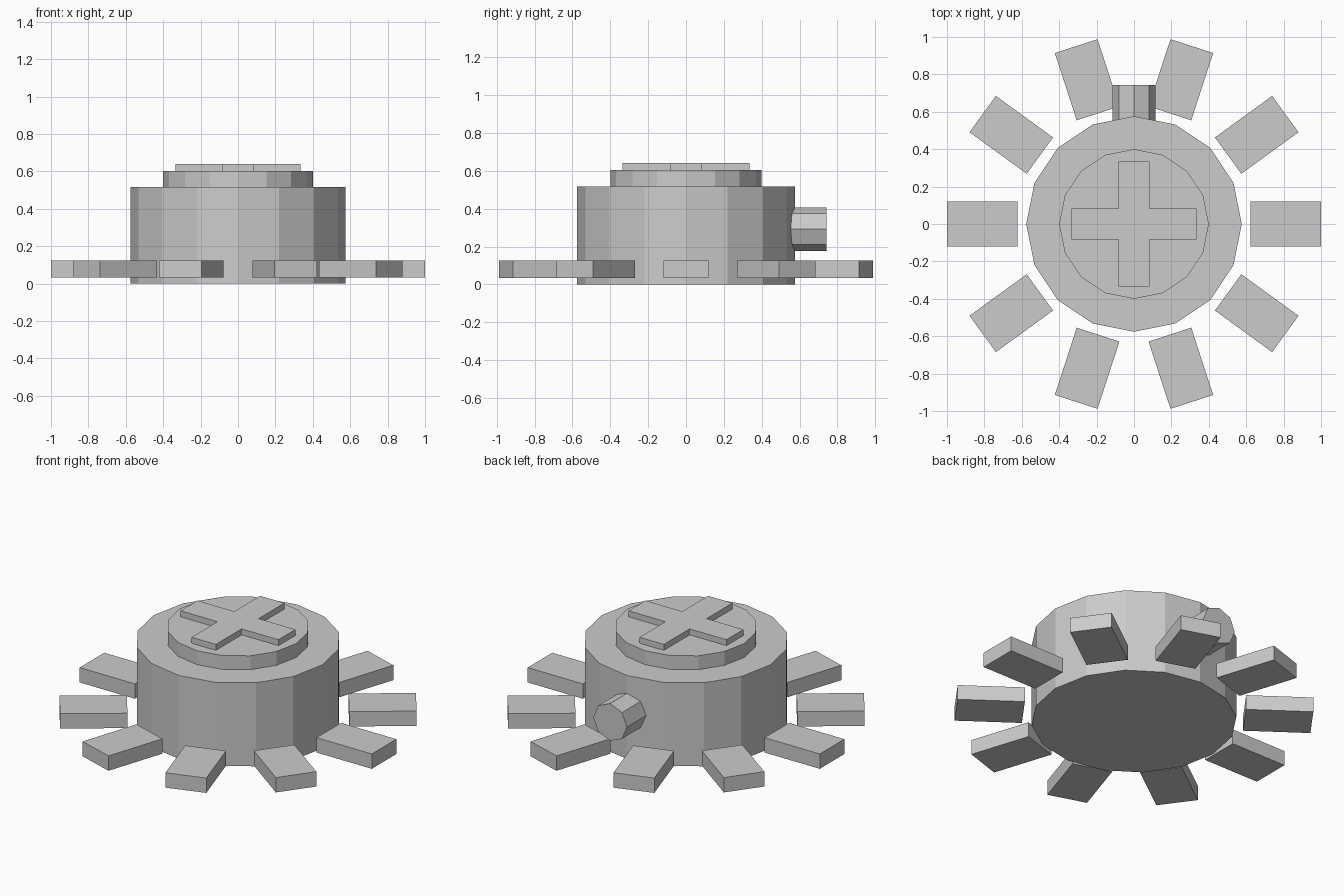
import bpy, bmesh
from math import cos, sin, tau, radians
from mathutils import Matrix, Vector

if "Cube" in bpy.data.objects:
    bpy.data.objects.remove(bpy.data.objects["Cube"])


def prism(name, outline, z0, z1, matrix=Matrix()):
    """Extrude a closed 2D outline from z0 to z1."""
    bm = bmesh.new()
    face = bm.faces.new([bm.verts.new((x, y, z0)) for x, y in outline])
    top = bmesh.ops.extrude_face_region(bm, geom=[face])["geom"]
    verts = [v for v in top if isinstance(v, bmesh.types.BMVert)]
    bmesh.ops.translate(bm, verts=verts, vec=Vector((0, 0, z1 - z0)))
    bmesh.ops.recalc_face_normals(bm, faces=bm.faces)
    bm.transform(matrix)
    mesh = bpy.data.meshes.new(name)
    bm.to_mesh(mesh)
    bm.free()
    obj = bpy.data.objects.new(name, mesh)
    bpy.context.collection.objects.link(obj)
    return obj


def polygon(sides, radius):
    return [(radius * cos(tau * i / sides), radius * sin(tau * i / sides)) for i in range(sides)]


# Drum body and raised cap
prism("body", polygon(16, 0.576), 0, 0.517)
prism("cap", polygon(16, 0.4), 0.517, 0.603)

# Plus-shaped plate on the cap
a, b = 0.335, 0.083
plus = [(a, -b), (a, b), (b, b), (b, a), (-b, a), (-b, b),
        (-a, b), (-a, -b), (-b, -b), (-b, -a), (b, -a), (b, -b)]
prism("cross_plate", plus, 0.603, 0.64)

# Ring of ten radial feet
foot = [(0.622, -0.12), (1, -0.12), (1, 0.12), (0.622, 0.12)]
for i in range(10):
    prism(f"foot_{i + 1}", foot, 0.033, 0.125, Matrix.Rotation(tau * i / 10, 4, 'Z'))

# Octagonal knob sticking out of the back
lay_back = Matrix.Translation((0, 0, 0.292)) @ Matrix.Rotation(radians(-90), 4, 'X')
prism("back_knob", polygon(8, 0.115), 0.5, 0.742, lay_back)
